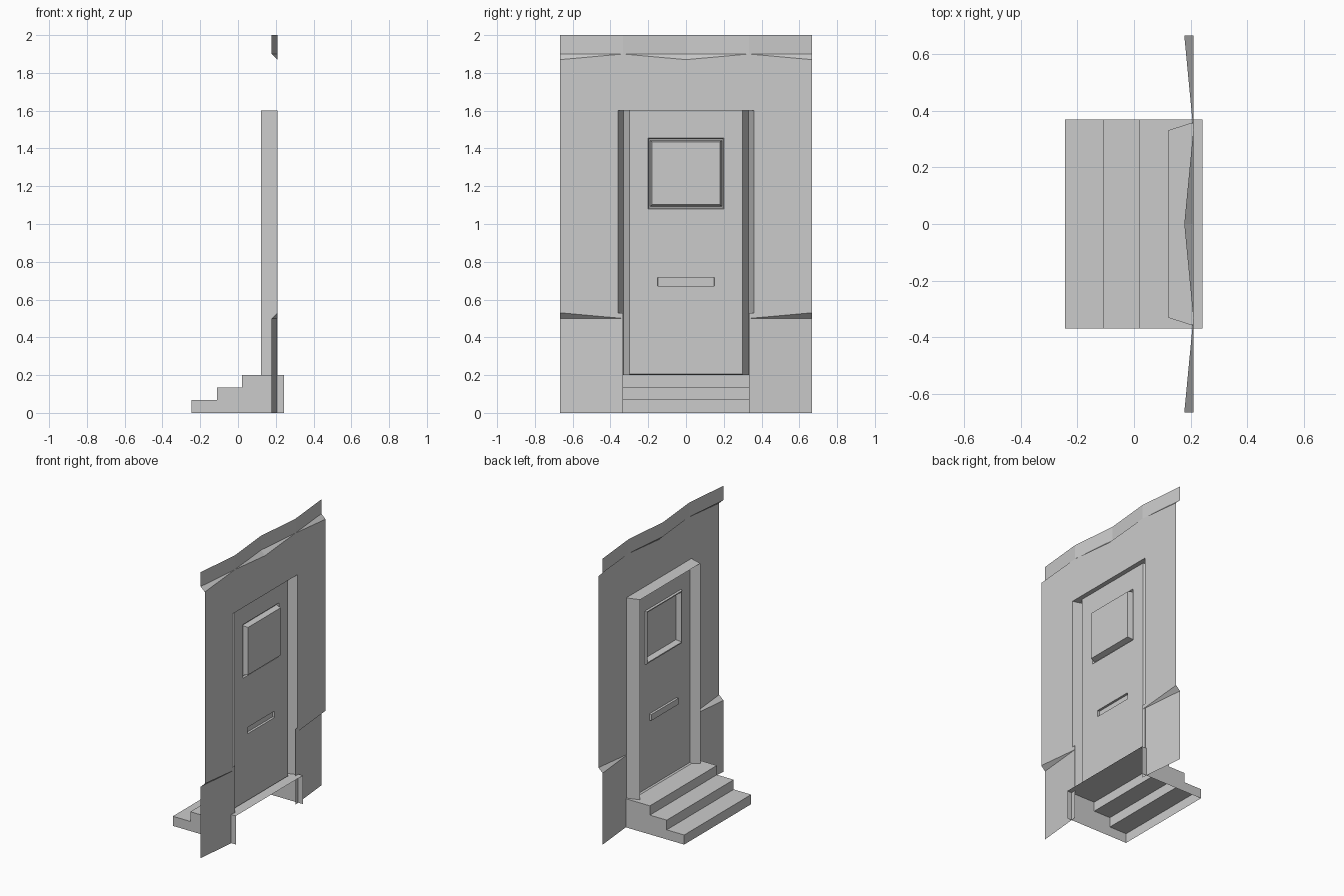
import bpy, bmesh

if "Cube" in bpy.data.objects:
    bpy.data.objects.remove(bpy.data.objects["Cube"])

WALL, BUMP = 0.21, 0.178      # wall plane, and nearest points of the wavy trim
FRAME, DOOR = 0.122, 0.178    # front edge of the surround, door plane


def make(name, faces, mirror=False):
    """Build a sheet object from faces given as point lists."""
    bm = bmesh.new()
    for pts in faces:
        bm.faces.new([bm.verts.new(p) for p in pts])
    bmesh.ops.remove_doubles(bm, verts=bm.verts, dist=1e-4)
    bmesh.ops.recalc_face_normals(bm, faces=bm.faces)
    # outward side of the facade is -x
    if sum(f.normal.x * f.calc_area() for f in bm.faces) > 0:
        bmesh.ops.reverse_faces(bm, faces=bm.faces)
    me = bpy.data.meshes.new(name)
    bm.to_mesh(me)
    bm.free()
    ob = bpy.data.objects.new(name, me)
    bpy.context.collection.objects.link(ob)
    if mirror:
        m = ob.modifiers.new("Mirror", 'MIRROR')
        m.use_axis = (False, True, False)
        m.merge_threshold = 0.0005
    return ob


def upright(path, z0, z1):
    """Vertical quads along a plan path of (x, y)."""
    return [[(*a, z0), (*b, z0), (*b, z1), (*a, z1)] for a, b in zip(path, path[1:])]


def nested(rings):
    """Stepped panel from rectangles (half width, z0, z1, x), outermost first."""
    loops = [[(x, -w, a), (x, w, a), (x, w, b), (x, -w, b)] for w, a, b, x in rings]
    faces = [[o[i], o[(i + 1) % 4], n[(i + 1) % 4], n[i]]
             for o, n in zip(loops, loops[1:]) for i in range(4)]
    return faces + [loops[-1]]


# Upper wall sheet with the doorway cut out
outline = [(.333, .5), (.667, .53), (.667, 1.87), (.333, 1.9), (0, 1.87),
           (0, 1.6), (.36, 1.6), (.36, .53), (.333, .53)]
make("wall", [[(WALL, y, z) for y, z in outline]], True)

# Lower wall panels with tapering ledge
make("lower_wall", upright([(BUMP, .667), (WALL, .333)], 0, .5) +
     [[(BUMP, .667, .5), (WALL, .333, .5), (WALL, .667, .53)]], True)

# Wavy cornice band with tapering undersides
make("cornice", upright([(BUMP, .667), (WALL, .333), (BUMP, 0)], 1.9, 2) +
     [[(BUMP, y, 1.9), (WALL, .333, 1.9), (WALL, y, 1.87)] for y in (.667, 0)], True)

# Door surround: sharp-edged jambs and flat cap
make("door_surround", upright([(WALL, .36), (FRAME, .332), (DOOR, .30)], .2, 1.6) +
     [[(WALL, 0, 1.6), (WALL, .36, 1.6), (FRAME, .332, 1.6), (FRAME, 0, 1.6)]], True)

# Door: upper half with framed recessed window, lower half with letter slot
make("door", nested([(.30, .9, 1.6, DOOR), (.20, 1.08, 1.455, DOOR),
                     (.195, 1.085, 1.45, DOOR - .012), (.19, 1.093, 1.443, DOOR - .012),
                     (.18, 1.103, 1.435, DOOR + .026)]) +
     nested([(.30, .207, .9, DOOR), (.15, .672, .717, DOOR),
             (.149, .673, .716, DOOR - .015)]))

# Door sill
make("sill", [[(DOOR, -.3, .207), (DOOR, .3, .207), (DOOR - .01, .3, .2), (DOOR - .01, -.3, .2)]])

# Hollow steps, open below and behind
W = .37
prof = [(-.245, 0), (-.245, .067), (-.11, .067), (-.11, .135), (.02, .135), (.02, .2), (.243, .2)]
treads = [[(a[0], -W, a[1]), (b[0], -W, b[1]), (b[0], W, b[1]), (a[0], W, a[1])]
          for a, b in zip(prof, prof[1:])]
sides = [[(x, s, z) for x, z in prof + [(.243, 0)]] for s in (-W, W)]
make("steps", treads + sides)
